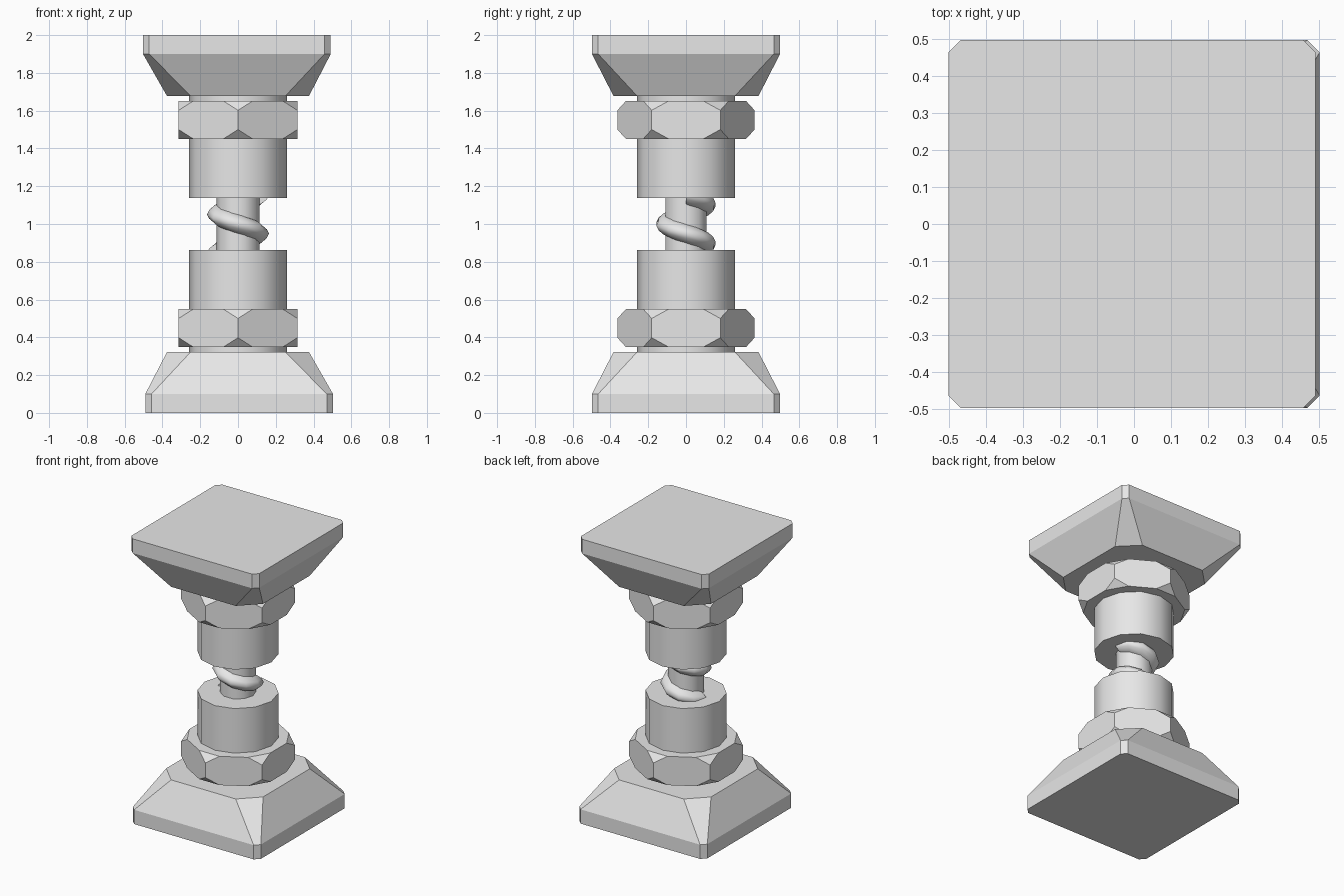
import bpy, bmesh, math
from mathutils import Matrix

if "Cube" in bpy.data.objects:
    bpy.data.objects.remove(bpy.data.objects["Cube"])

steel = bpy.data.materials.new("plain_grey")
steel.diffuse_color = (0.8, 0.8, 0.8, 1)
steel.use_nodes = True
steel.node_tree.nodes["Principled BSDF"].inputs["Base Color"].default_value = steel.diffuse_color


def finish(bm, name, smooth=None):
    bmesh.ops.recalc_face_normals(bm, faces=bm.faces)
    me = bpy.data.meshes.new(name)
    bm.to_mesh(me)
    bm.free()
    me.materials.append(steel)
    ob = bpy.data.objects.new(name, me)
    bpy.context.collection.objects.link(ob)
    if smooth:
        bpy.ops.object.select_all(action='DESELECT')
        ob.select_set(True)
        bpy.context.view_layer.objects.active = ob
        bpy.ops.object.shade_smooth_by_angle(angle=math.radians(smooth))
    return ob


def hull(name, points):
    # flat-sided solid wrapped around a set of points
    bm = bmesh.new()
    for p in points:
        bm.verts.new(p)
    bmesh.ops.convex_hull(bm, input=bm.verts)
    bmesh.ops.dissolve_limit(bm, angle_limit=0.02, verts=bm.verts, edges=bm.edges)
    return finish(bm, name)


def cylinder(name, r, z0, z1, sides):
    bm = bmesh.new()
    bmesh.ops.create_cone(bm, cap_ends=True, segments=sides, radius1=r, radius2=r,
                          depth=z1 - z0,
                          matrix=Matrix.Translation((0, 0, (z0 + z1) / 2))
                          @ Matrix.Rotation(math.pi / 2, 4, 'Z'))
    return finish(bm, name, 50)


def octagon(cx, hx, hy, cut, z):
    # rectangle with clipped corners
    return [(cx + sx * a, sy * b, z) for sx in (-1, 1) for sy in (-1, 1)
            for a, b in ((hx - cut, hy), (hx, hy - cut))]


def base_points():
    return (octagon(0.006, 0.497, 0.498, 0.033, 0) + octagon(0.006, 0.497, 0.498, 0.033, 0.10)
            + octagon(0, 0.376, 0.384, 0.125, 0.322))


def nut_points(r=0.363, z0=0.348, z1=0.55, bevel=0.05):
    # hexagon corners stop short of the top and bottom, leaving clipped corners
    pts = []
    for i in range(6):
        a, b = (math.radians(90 + 60 * k) for k in (i, i + 1))
        ax, ay, bx, by = (r * f(t) for t in (a, b) for f in (math.cos, math.sin))
        pts += [(ax, ay, z0 + bevel), (ax, ay, z1 - bevel)]
        for t in (0.25, 0.75):
            pts += [(ax + (bx - ax) * t, ay + (by - ay) * t, z) for z in (z0, z1)]
    return pts


# foot, nut and sleeve; the upper set is the lower one turned half round the y axis
for end in ("lower", "upper"):
    parts = [hull(end + "_foot", base_points()),
             hull(end + "_nut", nut_points()),
             cylinder(end + "_sleeve", 0.259, 0.31, 0.863, 12)]
    if end == "upper":
        for ob in parts:
            ob.data.transform(Matrix.Translation((0, 0, 2)) @ Matrix.Rotation(math.pi, 4, 'Y'))

# screw core
cylinder("screw_rod", 0.115, 0.8, 1.2, 10)

# left-handed thread, passing the front at z = 1
profile = [(0.09, -0.055), (0.125, -0.046), (0.152, -0.024), (0.164, 0),
           (0.152, 0.024), (0.125, 0.046), (0.09, 0.055)]
pitch, steps = 0.205, 10
bm = bmesh.new()
rings = []
for i in range(-8, 9):
    # half-step keeps ring corners on the x axis
    turn = (i + 0.5 * (1 if i < 0 else -1) if i else None)
    if turn is None:
        continue
    ang = -math.pi / 2 - turn * 2 * math.pi / steps
    z = 1 + pitch * turn / steps
    rings.append([bm.verts.new((r * math.cos(ang), r * math.sin(ang), z + dz))
                  for r, dz in profile])
n = len(profile)
for a, b in zip(rings, rings[1:]):
    for j in range(n):
        bm.faces.new((a[j], a[(j + 1) % n], b[(j + 1) % n], b[j]))
bm.faces.new(rings[0])
bm.faces.new(rings[-1])
finish(bm, "screw_thread", 60)
